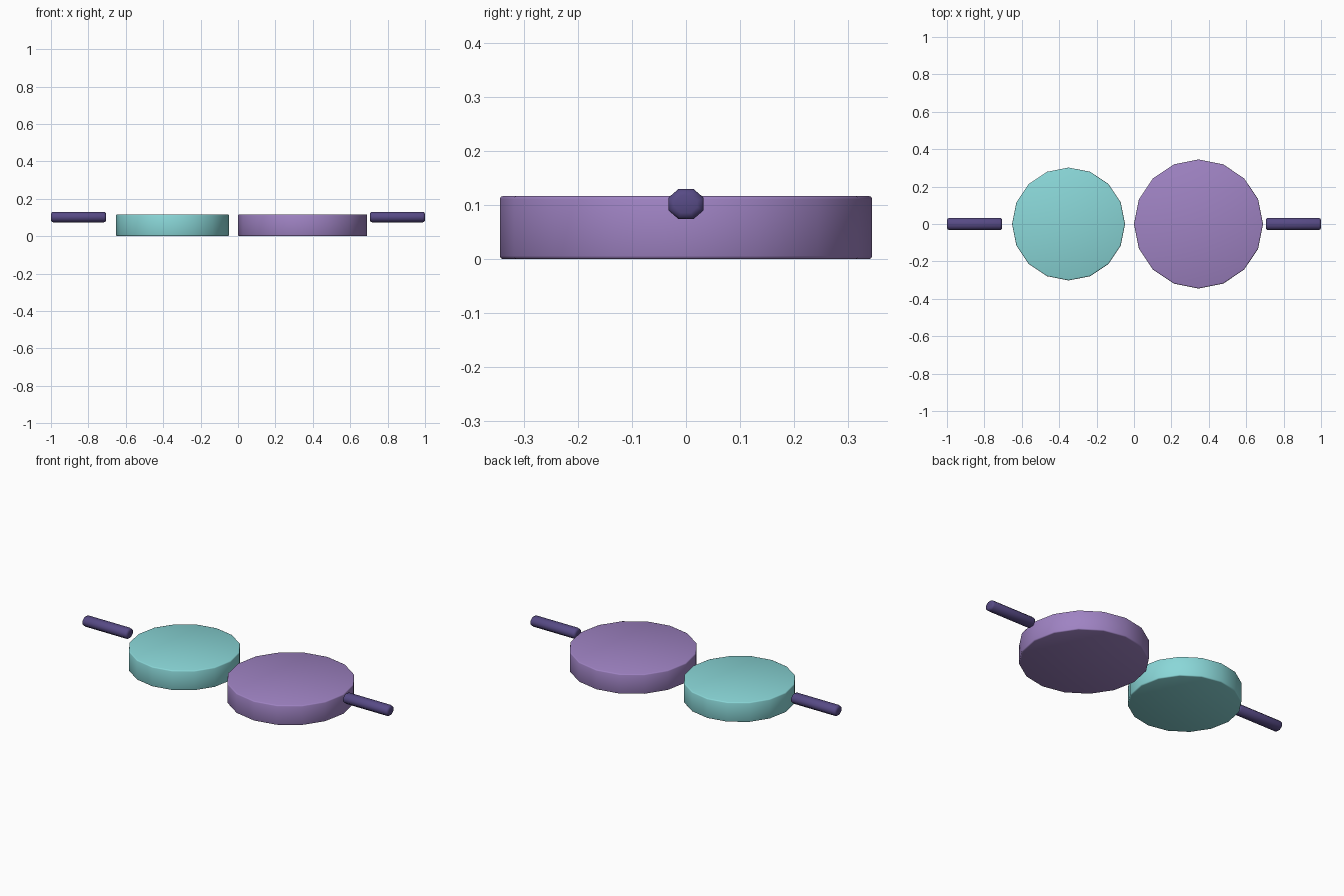
import bpy
from math import radians

cube = bpy.data.objects.get("Cube")
if cube:
    bpy.data.objects.remove(cube, do_unlink=True)


def make_material(name, rgb):
    mat = bpy.data.materials.new(name)
    mat.use_nodes = True
    mat.diffuse_color = (*rgb, 1)
    mat.node_tree.nodes["Principled BSDF"].inputs["Base Color"].default_value = (*rgb, 1)
    return mat


teal = make_material("teal", (0.254, 0.68, 0.686))
purple = make_material("purple", (0.347, 0.227, 0.546))
indigo = make_material("indigo", (0.095, 0.069, 0.235))


def finish(obj, name, mat, bevel):
    """Name, colour, soften the rims and smooth the shading."""
    obj.name = name
    obj.data.materials.append(mat)
    bpy.ops.object.transform_apply(location=False, rotation=True, scale=True)
    mod = obj.modifiers.new("Rim bevel", 'BEVEL')
    mod.width = bevel
    mod.segments = 2
    mod.limit_method = 'ANGLE'
    mod.angle_limit = radians(50)
    bpy.ops.object.shade_smooth()


def add_disc(name, x, radius, mat):
    height = 0.117
    bpy.ops.mesh.primitive_cylinder_add(
        vertices=16, radius=radius, depth=height,
        location=(x, 0, height / 2), rotation=(0, 0, radians(90)))
    finish(bpy.context.object, name, mat, 0.006)


def add_rod(name, x):
    # Eight-sided bar lying along x, slightly wider than tall
    bpy.ops.mesh.primitive_cylinder_add(
        vertices=8, radius=1, depth=0.295, location=(x, 0, 0.102))
    rod = bpy.context.object
    rod.rotation_euler.z = radians(22.5)
    bpy.ops.object.transform_apply(location=False, rotation=True, scale=False)
    rod.scale = (0.0305, 0.0355, 1)
    bpy.ops.object.transform_apply(location=False, rotation=False, scale=True)
    rod.rotation_euler.y = radians(90)
    finish(rod, name, indigo, 0.012)


# Pair of flat round discs
add_disc("left_disc", 0.345, 0.345, purple)
add_disc("right_disc", -0.35, 0.302, teal)

# Short bars at both ends
for side, sign in (("left", 1), ("right", -1)):
    add_rod(side + "_rod", sign * 0.8525)
